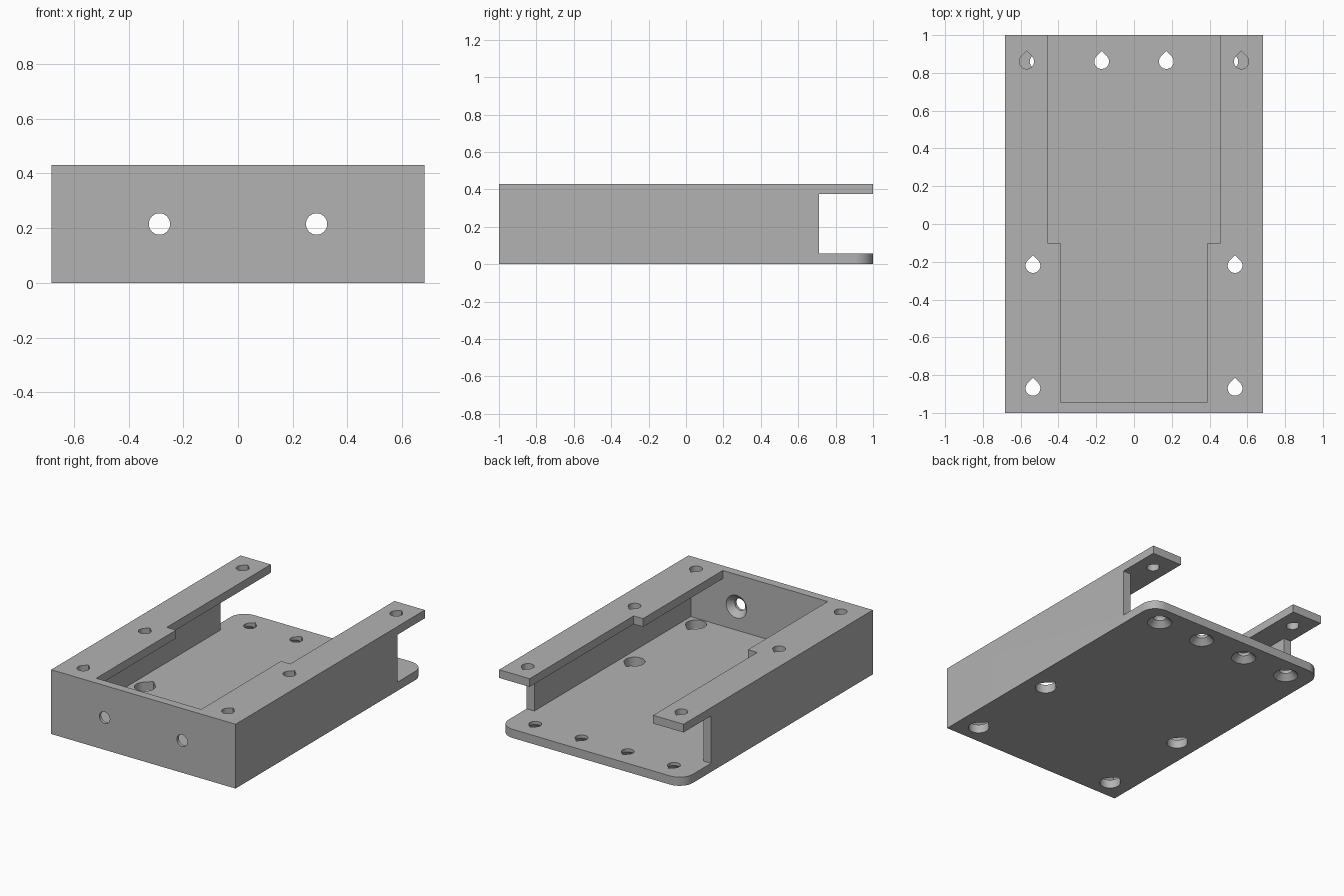
import bpy
import bmesh
from math import pi, sin, cos
from mathutils import Matrix

cube = bpy.data.objects.get("Cube")
if cube:
    bpy.data.objects.remove(cube, do_unlink=True)

# Main dimensions
HALF_W, HALF_L, HEIGHT = 0.682, 1.0, 0.43
WALL, FLOOR, FLANGE_Z = 0.057, 0.058, 0.375
BORE, ACCESS, SINK = 0.039, 0.064, 0.076
OVER = 0.1
STEPS = 32


def to_object(name, bm):
    bmesh.ops.recalc_face_normals(bm, faces=bm.faces)
    mesh = bpy.data.meshes.new(name)
    bm.to_mesh(mesh)
    bm.free()
    obj = bpy.data.objects.new(name, mesh)
    bpy.context.scene.collection.objects.link(obj)
    return obj


def prism(name, outline, z0, z1):
    """Extrude a plan outline between two heights."""
    bm = bmesh.new()
    face = bm.faces.new([bm.verts.new((x, y, z0)) for x, y in outline])
    top = bmesh.ops.extrude_face_region(bm, geom=[face])["geom"]
    verts = [v for v in top if isinstance(v, bmesh.types.BMVert)]
    bmesh.ops.translate(bm, verts=verts, vec=(0, 0, z1 - z0))
    return to_object(name, bm)


def cone(name, r1, r2, depth, matrix):
    bm = bmesh.new()
    bmesh.ops.create_cone(bm, cap_ends=True, segments=STEPS, radius1=r1,
                          radius2=r2, depth=depth, matrix=matrix)
    return to_object(name, bm)


def teardrop(x, y, r):
    """Round hole outline with a pointed top toward the rear."""
    arc = [pi * (0.75 + 1.5 * i / STEPS) for i in range(STEPS + 1)]
    return [(x + r * cos(a), y + r * sin(a)) for a in arc] + [(x, y + r * 2 ** 0.5)]


def mirrored(half):
    """Close a right-hand half outline by mirroring it across x = 0."""
    return half + [(-x, y) for x, y in reversed(half)]


def cut(body, cutter):
    cutter.hide_render = True
    mod = body.modifiers.new("cut", 'BOOLEAN')
    mod.operation = 'DIFFERENCE'
    mod.solver = 'EXACT'
    mod.object = cutter
    bpy.context.view_layer.objects.active = body
    bpy.ops.object.modifier_apply(modifier=mod.name)
    bpy.data.objects.remove(cutter, do_unlink=True)


# Solid block that becomes the tray
tray = prism("mounting_tray", mirrored([(HALF_W, -HALF_L), (HALF_W, HALF_L)]), 0, HEIGHT)

# Inner cavity, widening into the open notch behind the side walls
inner, front, rear = HALF_W - WALL, -HALF_L + WALL, HALF_L + OVER
cut(tray, prism("cavity", mirrored([(inner, front), (inner, 0.71), (HALF_W + OVER, 0.71),
                                    (HALF_W + OVER, rear)]), FLOOR, FLANGE_Z))

# Stepped opening between the top flanges
cut(tray, prism("top_opening", mirrored([(0.388, front), (0.388, -0.1), (0.457, -0.1),
                                         (0.457, rear)]), 0.3, HEIGHT + OVER))

# Rounded rear corners of the floor
radius = 0.1
for side in (-1, 1):
    cx, cy = HALF_W - radius, HALF_L - radius
    arc = [pi / 2 * i / 12 for i in range(13)]
    outline = [(cx + radius * cos(a), cy + radius * sin(a)) for a in arc]
    outline += [(cx, rear), (HALF_W + OVER, rear), (HALF_W + OVER, cy)]
    cut(tray, prism("corner_trim", [(side * x, y) for x, y in outline], -OVER, 0.2))

# Flange holes, with wider access holes in the floor below the front four
for side in (-1, 1):
    for x, y in ((0.535, -0.87), (0.535, -0.22), (0.568, 0.86)):
        cut(tray, prism("flange_hole", teardrop(side * x, y, BORE), 0.3, HEIGHT + OVER))
        if y < 0:
            cut(tray, prism("access_hole", teardrop(side * x, y, ACCESS), -OVER, 0.2))

# Rear row of floor holes, countersunk from below
for i in range(4):
    x = -0.513 + 0.342 * i
    cut(tray, prism("floor_hole", teardrop(x, 0.86, BORE), -OVER, 0.2))
    cut(tray, cone("floor_sink", SINK + 0.01, SINK - 0.046, 0.056,
                   Matrix.Translation((x, 0.86, 0.018))))

# Front wall holes, countersunk from the inside
for x in (-0.287, 0.287):
    turn = Matrix.Rotation(pi / 2, 4, 'X')
    cut(tray, cone("front_hole", BORE, BORE, 0.4,
                   Matrix.Translation((x, -HALF_L, 0.215)) @ turn))
    cut(tray, cone("front_sink", SINK + 0.01, SINK - 0.046, 0.056,
                   Matrix.Translation((x, front - 0.018, 0.215)) @ turn))

# Plain grey finish
grey = bpy.data.materials.new("plain_grey")
grey.use_nodes = True
colour = (0.45, 0.45, 0.45, 1)
grey.diffuse_color = colour
grey.node_tree.nodes["Principled BSDF"].inputs["Base Color"].default_value = colour
tray.data.materials.clear()
tray.data.materials.append(grey)
for face in tray.data.polygons:
    face.material_index = 0

# Smooth bores, crisp edges
bpy.ops.object.select_all(action='DESELECT')
tray.select_set(True)
bpy.context.view_layer.objects.active = tray
bpy.ops.object.shade_smooth_by_angle(angle=pi / 6)
